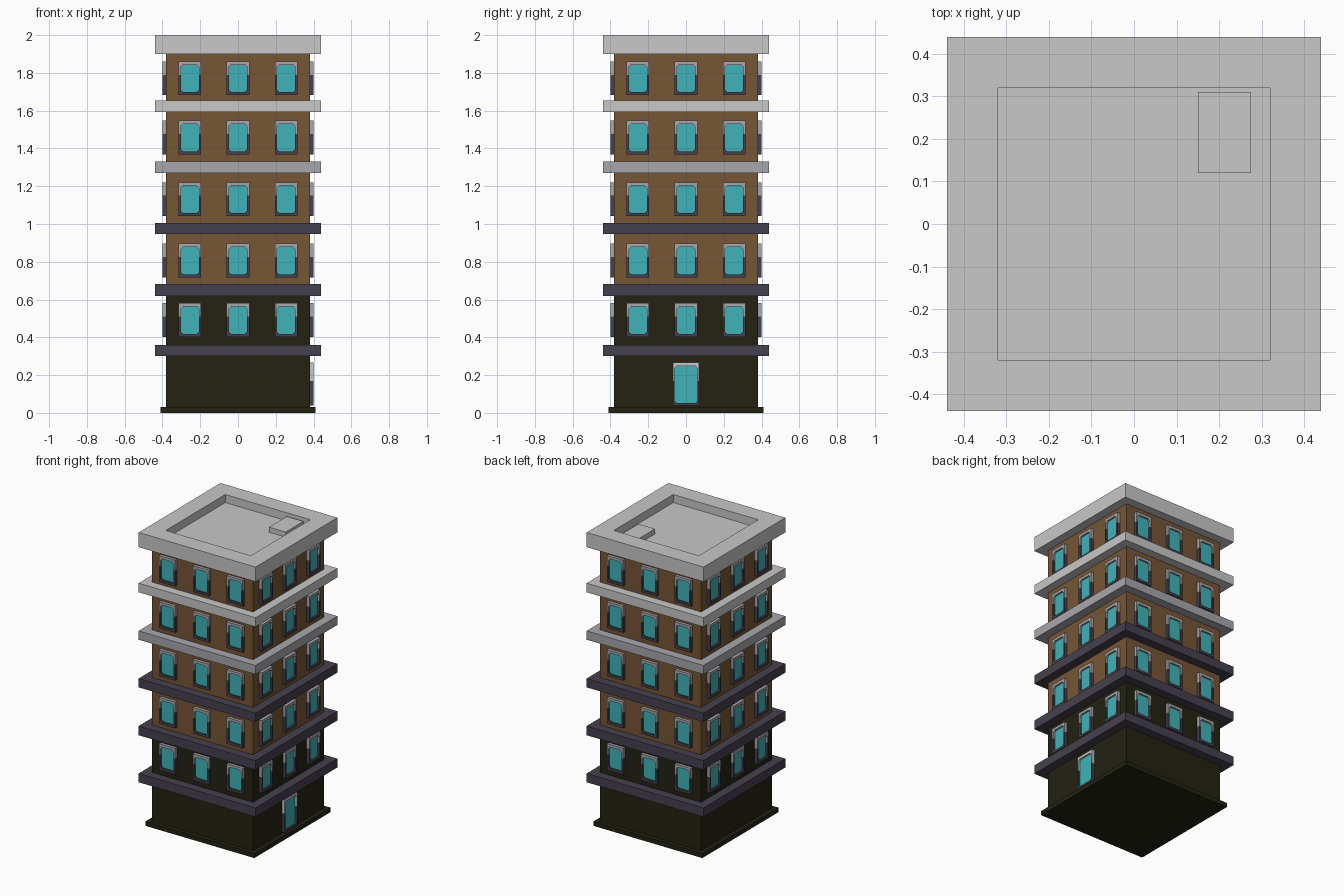
import bpy, bmesh, math
from mathutils import Matrix, Vector

if "Cube" in bpy.data.objects:
    bpy.data.objects.remove(bpy.data.objects["Cube"])


def material(name, r, g, b):
    m = bpy.data.materials.new(name)
    m.diffuse_color = (r, g, b, 1)
    m.use_nodes = True
    m.node_tree.nodes["Principled BSDF"].inputs["Base Color"].default_value = m.diffuse_color
    return m


BROWN = material("brown brick", 0.18, 0.092, 0.034)
OLIVE = material("dark olive stone", 0.017, 0.016, 0.006)
DARK = material("dark slate", 0.06, 0.053, 0.077)
MID = material("mid grey", 0.39, 0.39, 0.42)
LIGHT = material("light grey", 0.58, 0.58, 0.58)
TEAL = material("teal glass", 0.05, 0.45, 0.48)

WALL, BAND = 0.38, 0.44


def finish(bm, name, mats):
    mesh = bpy.data.meshes.new(name)
    bm.to_mesh(mesh)
    bm.free()
    for m in mats:
        mesh.materials.append(m)
    ob = bpy.data.objects.new(name, mesh)
    bpy.context.collection.objects.link(ob)
    return ob


def square_loft(name, profile, mat, cap_bottom=False, cap_top=False):
    """Sweep a (half width, z) profile around a square plan."""
    bm = bmesh.new()
    rings = [[bm.verts.new((sx * h, sy * h, z))
              for sx, sy in ((-1, -1), (1, -1), (1, 1), (-1, 1))]
             for h, z in profile]
    for a, b in zip(rings, rings[1:]):
        for i in range(4):
            j = (i + 1) % 4
            bm.faces.new((a[i], a[j], b[j], b[i]))
    if cap_bottom:
        bm.faces.new(rings[0][::-1])
    if cap_top:
        bm.faces.new(rings[-1])
    return finish(bm, name, [mat])


def chamfered(hw, z0, z1, c):
    """Rectangle outline with cut corners, as (x, z) points."""
    return [(-hw + c, z0), (hw - c, z0), (hw, z0 + c), (hw, z1 - c),
            (hw - c, z1), (-hw + c, z1), (-hw, z1 - c), (-hw, z0 + c)]


def opening(name, turn, along, z, hw, height, rim, sill, top, split, cap_mat):
    """Two-tone frame around a recessed pane, on the wall facing 'turn'."""
    front, back, pane_y = -0.40, -WALL, -0.388
    place = Matrix.Rotation(turn, 4, 'Z') @ Matrix.Translation((along, 0, z))
    outer = chamfered(hw, 0, height, 0)
    inner = chamfered(hw - rim, sill, height - top, 0.012)
    bm = bmesh.new()
    loops = [[bm.verts.new((x, y, h)) for x, h in pts] for pts, y in
             ((outer, back), (outer, front), (inner, front), (inner, pane_y))]
    for a, b in zip(loops, loops[1:]):
        for i in range(8):
            j = (i + 1) % 8
            bm.faces.new((a[i], a[j], b[j], b[i]))
    bmesh.ops.remove_doubles(bm, verts=bm.verts, dist=1e-5)
    # upper part of the frame is pale, lower part dark
    bmesh.ops.bisect_plane(bm, geom=bm.verts[:] + bm.edges[:] + bm.faces[:],
                           plane_co=(0, 0, split), plane_no=(0, 0, 1))
    for f in bm.faces:
        f.material_index = int(f.calc_center_median().z > split)
    bm.transform(place)
    bm.normal_update()
    finish(bm, name + "_frame", [DARK, cap_mat])
    bm = bmesh.new()
    bm.faces.new([bm.verts.new((x, pane_y, h)) for x, h in inner])
    bm.transform(place)
    finish(bm, name + "_glass", [TEAL])


# plinth
square_loft("plinth", [(0.41, 0), (0.41, 0.03), (WALL, 0.03)], OLIVE, cap_bottom=True)

# storeys: walls between the ledges
bands = [(0.30, 0.36, DARK), (0.62, 0.683, DARK), (0.946, 1.006, DARK),
         (1.27, 1.33, MID), (1.593, 1.655, LIGHT)]
bottoms = [0.03] + [b[1] for b in bands]
tops = [b[0] for b in bands] + [1.90]
for i, (z0, z1) in enumerate(zip(bottoms, tops)):
    square_loft(f"wall_{i}", [(WALL, z0), (WALL, z1)], OLIVE if i < 2 else BROWN)

# ledges
for i, (z0, z1, mat) in enumerate(bands):
    square_loft(f"ledge_{i}", [(WALL, z0), (BAND, z0), (BAND, z1), (WALL, z1)], mat)

# roof slab with sunken terrace
square_loft("roof", [(WALL, 1.90), (BAND, 1.90), (BAND, 2.0), (0.32, 2.0), (0.32, 1.945)],
            LIGHT, cap_top=True)

# roof hatch
bm = bmesh.new()
bmesh.ops.create_cube(bm, size=1)
bm.transform(Matrix.Translation((0.2125, 0.215, 1.9625))
             @ Matrix.Diagonal((0.125, 0.19, 0.035, 1)))
finish(bm, "roof_hatch", [LIGHT])

# windows: three per storey on every side
for s in range(4):
    for f, z in enumerate((0.402, 0.717, 1.042, 1.368, 1.682)):
        for k in (-1, 0, 1):
            opening(f"window_{s}_{f}_{k + 1}", s * math.pi / 2, k * 0.255, z,
                    0.06, 0.179, 0.012, 0.016, 0.018, 0.108, MID)

# entrance door on the right side
opening("door", math.pi / 2, 0, 0.04, 0.07, 0.226, 0.009, 0.012, 0.018, 0.13, LIGHT)
